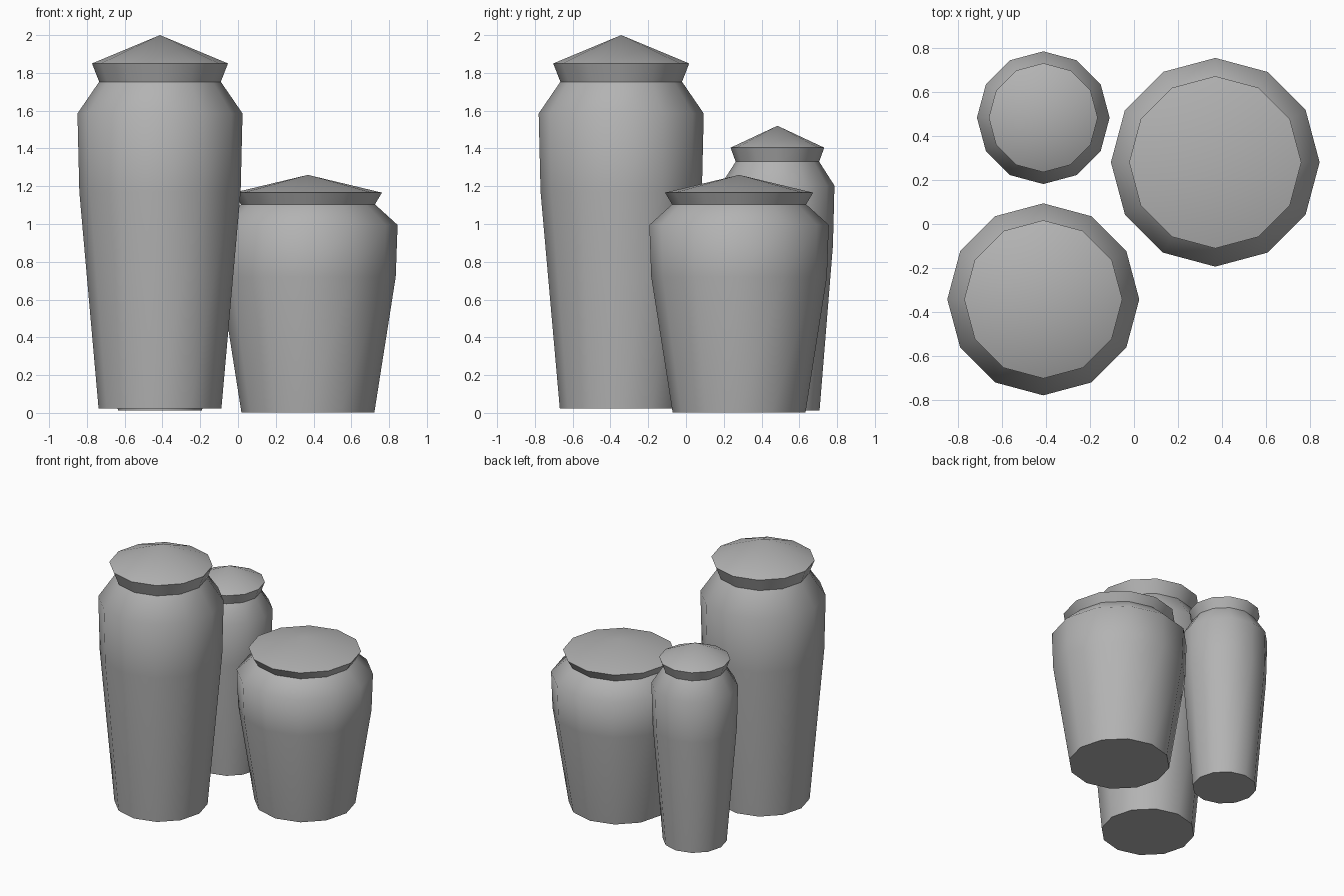
import bpy, bmesh, math

old = bpy.data.objects.get("Cube")
if old:
    bpy.data.objects.remove(old, do_unlink=True)

SIDES = 12

# Single plain grey for all jars
clay = bpy.data.materials.new("grey_clay")
clay.use_nodes = True
GREY = (0.45, 0.45, 0.45, 1)
clay.diffuse_color = GREY
clay.node_tree.nodes["Principled BSDF"].inputs["Base Color"].default_value = GREY


def lathe(name, centre, profile, apex=None, closed_base=False):
    """Revolve (radius, height) points into a faceted, smooth-shaded shell."""
    bm = bmesh.new()
    rings = []
    for r, z in profile:
        rings.append([bm.verts.new((r * math.cos(math.tau * i / SIDES),
                                    r * math.sin(math.tau * i / SIDES), z))
                      for i in range(SIDES)])
    for low, high in zip(rings, rings[1:]):
        for i in range(SIDES):
            j = (i + 1) % SIDES
            bm.faces.new((low[i], low[j], high[j], high[i])).smooth = True
    if apex is not None:
        tip = bm.verts.new((0, 0, apex))
        top = rings[-1]
        for i in range(SIDES):
            bm.faces.new((top[i], top[(i + 1) % SIDES], tip)).smooth = True
        # Crisp lid rim
        for i in range(SIDES):
            bm.edges.get((top[i], top[(i + 1) % SIDES])).smooth = False
    if closed_base:
        base = bm.faces.new(rings[0][::-1])
        for edge in base.edges:
            edge.smooth = False
    mesh = bpy.data.meshes.new(name)
    bm.to_mesh(mesh)
    bm.free()
    mesh.materials.append(clay)
    obj = bpy.data.objects.new(name, mesh)
    obj.location = (*centre, 0)
    bpy.context.collection.objects.link(obj)
    return obj


def jar(name, centre, body, rim, apex):
    lathe(name + "_body", centre, body, closed_base=True)
    # Lid flares from the neck to its rim, then rises to a shallow point
    lathe(name + "_lid", centre, [body[-1], rim], apex=apex)


jar("tall_jar", (-0.413, -0.343),
    [(0.325, 0.022), (0.427, 1.17), (0.437, 1.585), (0.322, 1.753)],
    (0.36, 1.85), 2.0)
jar("wide_jar", (0.37, 0.281),
    [(0.352, 0.003), (0.465, 0.72), (0.475, 0.995), (0.355, 1.104)],
    (0.392, 1.166), 1.26)
jar("small_jar", (-0.413, 0.484),
    [(0.223, 0.012), (0.294, 0.887), (0.302, 1.203), (0.221, 1.33)],
    (0.248, 1.404), 1.52)
